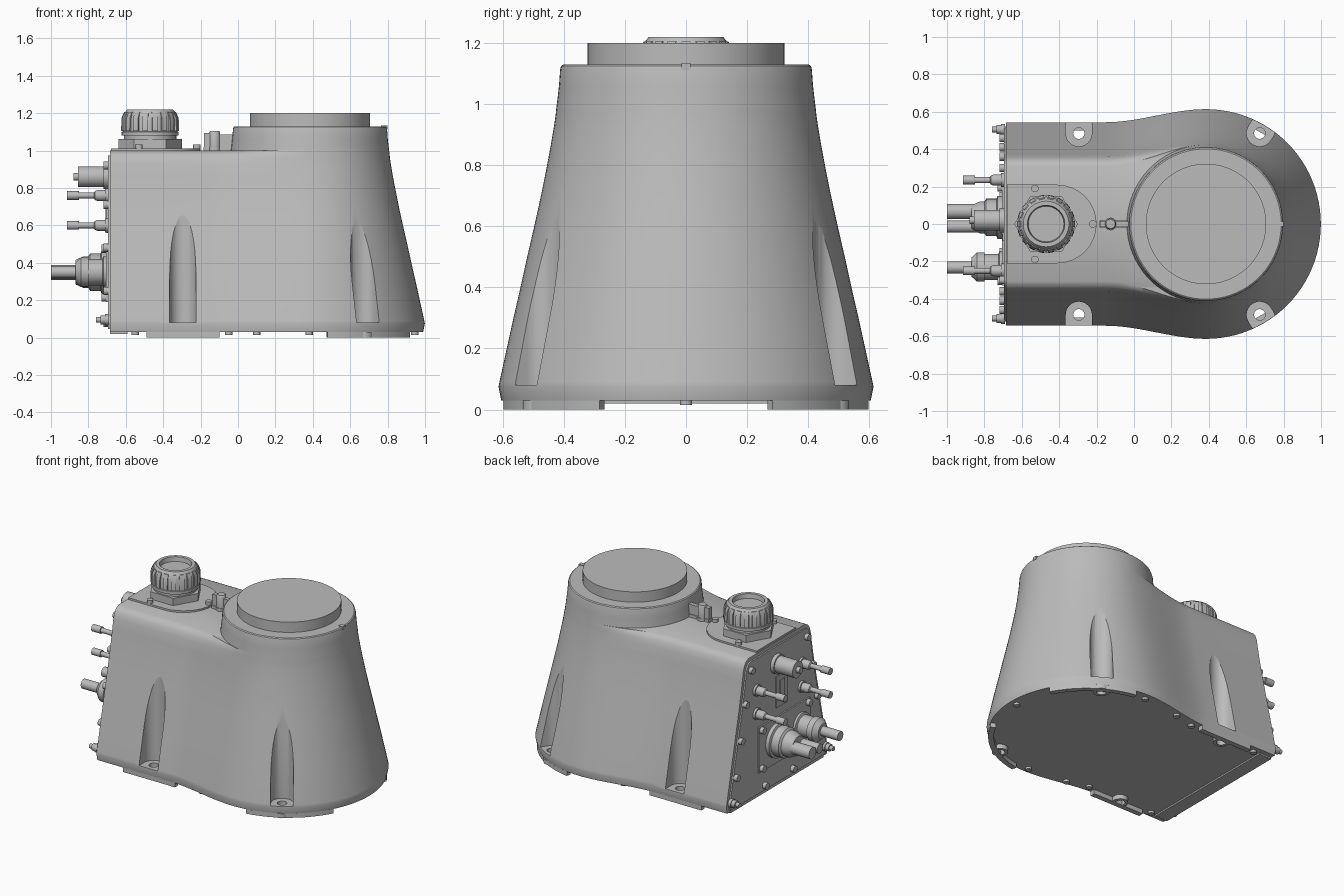
import bpy, bmesh, math
from mathutils import Vector

cube = bpy.data.objects.get("Cube")
if cube:
    bpy.data.objects.remove(cube, do_unlink=True)

GREY = bpy.data.materials.new("cast_grey")
GREY.use_nodes = True
GREY.diffuse_color = (0.5, 0.5, 0.5, 1)
GREY.node_tree.nodes["Principled BSDF"].inputs["Base Color"].default_value = (0.5, 0.5, 0.5, 1)

CX, BACK = 0.385, -0.685     # tower axis and rear wall


def finish(name, bm, angle=35):
    bmesh.ops.recalc_face_normals(bm, faces=bm.faces)
    me = bpy.data.meshes.new(name)
    bm.to_mesh(me)
    bm.free()
    ob = bpy.data.objects.new(name, me)
    me.materials.append(GREY)
    bpy.context.collection.objects.link(ob)
    smooth(ob, angle)
    return ob


def smooth(ob, angle=35):
    bpy.ops.object.select_all(action='DESELECT')
    ob.select_set(True)
    bpy.context.view_layer.objects.active = ob
    bpy.ops.object.shade_smooth_by_angle(angle=math.radians(angle))


def skin(name, rings, closed=False, angle=35):
    """Join equal-length rings of points into a solid."""
    bm = bmesh.new()
    loops = [[bm.verts.new(p) for p in ring] for ring in rings]
    pairs = list(zip(loops, loops[1:]))
    if closed:
        pairs.append((loops[-1], loops[0]))
    else:
        bm.faces.new(loops[0])
        bm.faces.new(loops[-1])
    n = len(loops[0])
    for a, b in pairs:
        for i in range(n):
            j = (i + 1) % n
            bm.faces.new((a[i], a[j], b[j], b[i]))
    return finish(name, bm, angle)


def lathe(name, prof, loc, axis='Z', segs=32, closed=False):
    """Turn (radius, height) points about z, or outward from the rear wall."""
    rings = []
    for r, h in prof:
        ring = []
        for i in range(segs):
            a = math.tau * i / segs
            u, v = r * math.cos(a), r * math.sin(a)
            off = (u, v, h) if axis == 'Z' else (-h, u, v)
            ring.append(Vector(loc) + Vector(off))
        rings.append(ring)
    return skin(name, rings, closed)


def prism(name, pts, lo, hi, axis='Z'):
    if axis == 'Z':
        return skin(name, [[(u, v, h) for u, v in pts] for h in (lo, hi)])
    return skin(name, [[(h, u, v) for u, v in pts] for h in (lo, hi)])


def rect(u0, u1, v0, v1):
    return [(u0, v0), (u1, v0), (u1, v1), (u0, v1)]


def u_shape(cx, cy, r, length, angle):
    """Slot outline: round end, open end pointing along angle."""
    d = Vector((math.cos(angle), math.sin(angle)))
    s = Vector((-d.y, d.x))
    c = Vector((cx, cy))
    pts = [c + r * (math.cos(t) * s - math.sin(t) * d)
           for t in [math.pi * i / 16 for i in range(17)]]
    return [tuple(p) for p in pts + [c - r * s + length * d, c + r * s + length * d]]


# Body section: a round tower flowing into a narrower straight-sided box
TOWER = [(0.03, .605), (0.075, .614), (0.09, .611), (0.2, .587), (0.3, .565), (0.4, .542),
         (0.5, .52), (0.6, .497), (0.7, .475), (0.8, .455), (0.87, .442), (0.93, .432),
         (0.965, .427), (0.985, .425), (1.0, .423)]
ROUND = {0.965: .008, 0.985: .02, 1.0: .046}


def half_width(x, R, W):
    t = min(max((x + 0.15) / (CX + 0.15), 0), 1)
    y = W + (R - W) * t * t * (3 - 2 * t)
    return max(y, math.sqrt(max(R * R - (x - CX) ** 2, 0)))


def section(z, R):
    W = R - 0.07 - ROUND.get(z, 0)
    xs = [BACK, -0.4] + [-0.15 + (CX + 0.15) * i / 16 for i in range(16)]
    side = [(x, half_width(x, R, W), z) for x in xs]
    arc = [(CX + R * math.cos(a), R * math.sin(a), z)
           for a in [math.pi * (0.5 - i / 48) for i in range(49)]]
    return side + arc + [(x, -y, z) for x, y, z in reversed(side)]


body = skin("body_shell", [section(z, R) for z, R in TOWER])

# Bolt pockets and bolt holes cut into the body
BOLTS = [(-0.295, 0.485, math.pi / 2), (0.672, 0.485, math.atan2(0.485, 0.287))]
cutters = []
for s in (1, -1):
    for x, y, a in BOLTS:
        cutters.append(prism("pocket_cutter", u_shape(x, s * y, 0.07, 0.25, s * a), 0.08, 0.85))
        cutters.append(lathe("hole_cutter", [(0.03, -0.1), (0.03, 0.2)], (x, s * y, 0), segs=24))
for c in cutters:
    c.hide_render = True
    m = body.modifiers.new("cut", 'BOOLEAN')
    m.operation, m.solver, m.object = 'DIFFERENCE', 'EXACT', c
    bpy.context.view_layer.objects.active = body
    bpy.ops.object.modifier_apply(modifier=m.name)
    bpy.data.objects.remove(c, do_unlink=True)
smooth(body)

# Tower top, flange disc and index mark
lathe("tower_top", [(.423, 1.0), (.416, 1.06), (.412, 1.115), (.409, 1.125), (.402, 1.13)],
      (CX, 0, 0), segs=96)
lathe("flange_disc", [(.322, 1.13), (.322, 1.2)], (CX, 0, 0), segs=96)
prism("index_mark", rect(0.765, 0.8, -0.014, 0.014), 1.112, 1.134)

# Feet: rim segments and bolt bosses under the body
for s in (1, -1):
    xs = [-0.49 + 0.39 * i / 8 for i in range(9)]
    outer = [(x, s * half_width(x, .605, .535)) for x in xs]
    prism("rear_foot", outer + [(x, y - s * 0.035) for x, y in reversed(outer)], 0, 0.03)
    angs = [math.radians(28 + 53 * i / 16) for i in range(17)]
    ring = lambda r, seq: [(CX + r * math.cos(a), s * r * math.sin(a)) for a in seq]
    prism("front_foot", ring(.605, angs) + ring(.57, angs[::-1]), 0, 0.03)
    for x, y, a in BOLTS:
        lathe("foot_boss", [(.05, 0), (.05, .03), (.03, .03), (.03, 0)], (x, s * y, 0),
              segs=24, closed=True)
    for x, y in [(0.38, .56), (-0.55, .49), (-0.05, .49), (0.1, .53)]:
        lathe("base_screw", [(.02, .015), (.02, .032)], (x, s * y, 0), segs=16)
lathe("base_screw", [(.02, .015), (.02, .032)], (0.945, 0, 0), segs=16)
prism("base_strip", rect(BACK, -0.59, -0.5, 0.5), 0.02, 0.032)

# Top plate with its screws
prism("gland_plate", u_shape(-0.41, 0, 0.21, 0.27, math.pi), 0.995, 1.012)
for x, y in [(-0.53, .19), (-0.53, -.19), (-0.22, 0)]:
    lathe("plate_screw", [(.02, 1.0), (.02, 1.033)], (x, y, 0), segs=16)

# Cable gland: hex foot, collar, ribbed cap with a recessed mouth
G = (-0.47, 0, 0)
prism("gland_hex", [(G[0] + .17 * math.cos(math.tau * i / 6), .17 * math.sin(math.tau * i / 6))
                    for i in range(6)], 1.012, 1.062)
lathe("gland_collar", [(.14, 1.06), (.14, 1.08), (.152, 1.08), (.152, 1.1), (.14, 1.105)], G, segs=48)
lathe("gland_cap", [(.146, 1.1), (.146, 1.17), (.138, 1.2), (.122, 1.22), (.1, 1.22),
                    (.095, 1.19), (.001, 1.19)], G, segs=48)
for i in range(18):
    a = math.tau * i / 18
    d, t = Vector((math.cos(a), math.sin(a), 0)), Vector((-math.sin(a), math.cos(a), 0))
    skin("cap_rib", [[Vector(G) + d * r + t * w + Vector((0, 0, z))
                      for r, w in ((.13, -.015), (q, -.015), (q, .015), (.13, .015))]
                     for z, q in ((1.105, .155), (1.175, .153), (1.205, .139))])

# Small latch between gland and tower
lathe("latch_post", [(.034, 1.0), (.034, 1.02), (.03, 1.02), (.03, 1.095), (.024, 1.105)],
      (-0.125, 0, 0), segs=24)
prism("latch_nose", rect(-0.183, -0.12, -0.016, 0.016), 1.02, 1.095)
prism("latch_arm", rect(-0.12, 0.0, -0.014, 0.014), 1.02, 1.085)
prism("latch_base", rect(-0.185, -0.02, -0.02, 0.02), 1.0, 1.02)

# Rear cover following the body section, and the raised panels on it
cover = [(R - 0.092, max(z, 0.045)) for z, R in TOWER if z < 0.95]
cover += [(0.32, 0.965), (0.3, 0.975)]
prism("rear_cover", cover + [(-y, z) for y, z in reversed(cover)], BACK, -0.695, 'X')
prism("connector_panel", rect(-0.33, 0.22, 0.19, 0.5), -0.69, -0.705, 'X')
prism("service_panel", rect(-0.09, 0.03, 0.56, 0.77), -0.69, -0.702, 'X')
prism("service_slot", rect(-0.055, -0.005, 0.6, 0.74), -0.69, -0.709, 'X')


def rear(name, prof, y, z, segs=24):
    lathe(name, prof, (-0.69, y, z), 'X', segs)


# Rear cover screws
for s in (1, -1):
    rear("corner_bolt", [(.03, 0), (.03, .02), (.024, .02), (.024, .045), (.015, .045), (.015, .07)],
         s * .505, .095, 16)
    for y, z in [(.46, .25), (.41, .48), (.36, .71), (.3, .92), (.15, .08)]:
        rear("cover_screw", [(.022, 0), (.022, .03)], s * y, z, 16)
for y in (-.305, .195):
    for z in (.215, .475):
        rear("panel_screw", [(.022, 0), (.022, .04)], y, z, 16)

# Four slim sensor plugs
for y in (.235, -.25):
    for z in (.6, .76):
        rear("sensor_plug", [(.038, 0), (.038, .02), (.03, .02), (.03, .06), (.024, .075),
                             (.016, .08), (.016, .16), (.023, .16), (.023, .225)], y, z)

# Round socket near the top
rear("round_socket", [(.065, 0), (.065, .03), (.056, .03), (.056, .165), (.02, .165), (.02, .19)],
     .02, .86, 32)

# Power connectors with cable stubs
rear("power_connector", [(.115, 0), (.115, .04), (.1, .045), (.1, .1), (.085, .11), (.085, .135),
                         (.065, .18)], .035, .35, 40)
for y in (.067, -.014):
    rear("power_cable", [(.04, .1), (.04, .31)] if y > 0 else [(.032, .1), (.032, .31)], y, .348)
rear("signal_connector", [(.085, 0), (.085, .03), (.07, .035), (.07, .11), (.078, .11), (.078, .15),
                          (.05, .18)], -.23, .35, 40)
rear("signal_cable", [(.032, .1), (.032, .31)], -.232, .35)
